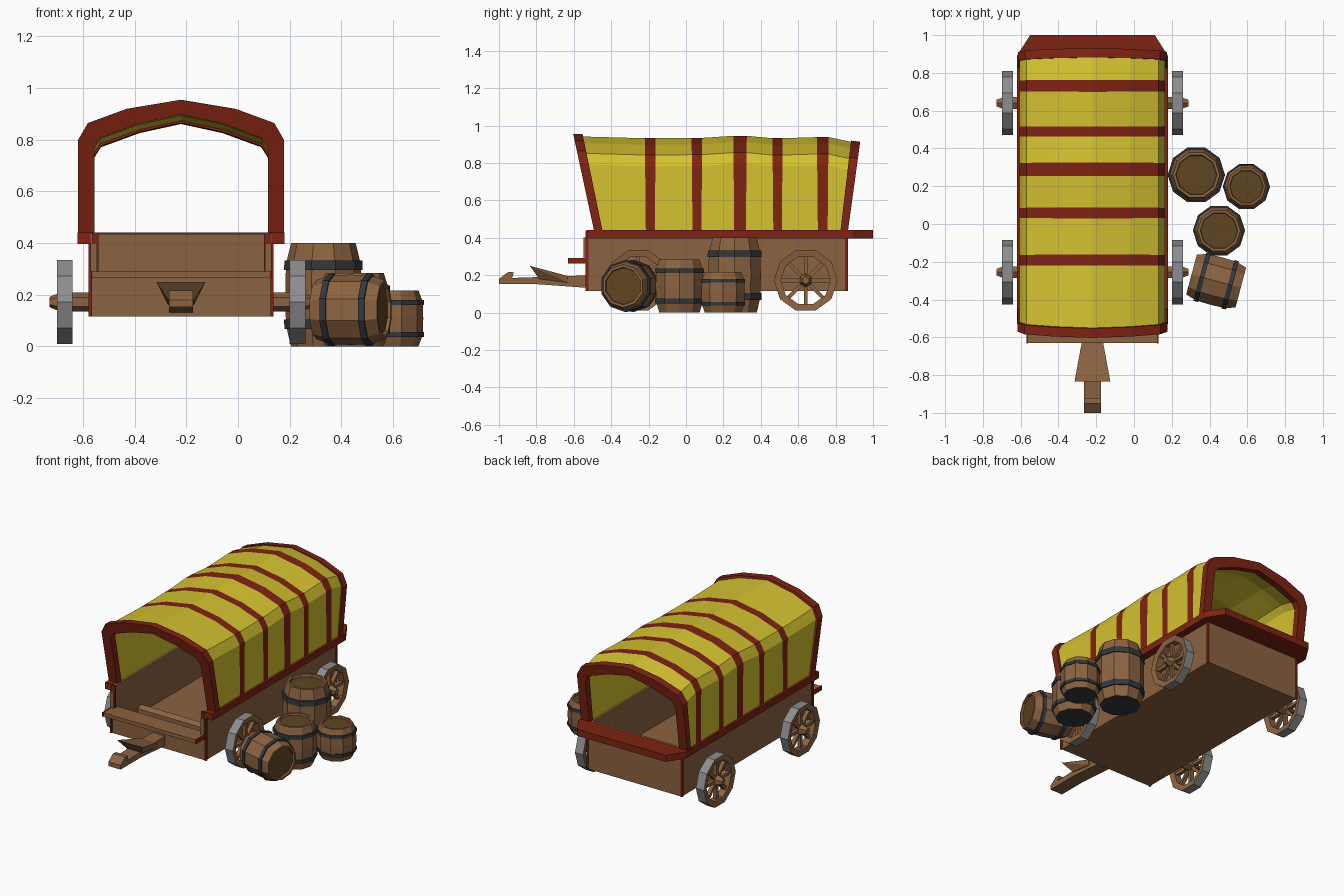
import bpy, bmesh, math
from mathutils import Matrix, Vector

if "Cube" in bpy.data.objects:
    bpy.data.objects.remove(bpy.data.objects["Cube"])

CX = -0.22  # wagon centre line


def material(name, rgb):
    m = bpy.data.materials.new(name)
    m.diffuse_color = (*rgb, 1)
    m.use_nodes = True
    m.node_tree.nodes["Principled BSDF"].inputs["Base Color"].default_value = m.diffuse_color
    return m


WOOD = material("brown wood", (0.26, 0.125, 0.053))
LID = material("dark lid wood", (0.115, 0.06, 0.016))
RED = material("dark red trim", (0.21, 0.017, 0.006))
YELLOW = material("yellow canvas", (0.66, 0.54, 0.03))
GREY = material("grey tyre", (0.27, 0.27, 0.28))
IRON = material("dark iron", (0.035, 0.04, 0.045))


def finish(name, bm, mats, matrix=None):
    bmesh.ops.recalc_face_normals(bm, faces=bm.faces)
    me = bpy.data.meshes.new(name)
    if matrix:
        bm.transform(matrix)
    bm.to_mesh(me)
    bm.free()
    for m in mats:
        me.materials.append(m)
    ob = bpy.data.objects.new(name, me)
    bpy.context.collection.objects.link(ob)
    return ob


def box(name, x, y, z, mat):
    bm = bmesh.new()
    bmesh.ops.create_cube(bm, size=1)
    for v in bm.verts:
        v.co = [(a + b) / 2 + (b - a) * c for (a, b), c in zip((x, y, z), v.co)]
    return finish(name, bm, [mat], Matrix.Translation((CX, 0, 0)))


def prism(name, pts, to3d, lo, hi, mat):
    bm = bmesh.new()
    a = [bm.verts.new(to3d(p, lo)) for p in pts]
    b = [bm.verts.new(to3d(p, hi)) for p in pts]
    bm.faces.new(a)
    bm.faces.new(b)
    for i in range(len(pts)):
        j = (i + 1) % len(pts)
        bm.faces.new((a[i], a[j], b[j], b[i]))
    return finish(name, bm, [mat], Matrix.Translation((CX, 0, 0)))


def lathe(name, prof, n, mats, idx, matrix, closed=False, caps=(0, 0)):
    """Revolve (radius, height) points round z; idx gives a material per segment."""
    bm = bmesh.new()
    rings = [[bm.verts.new((r * math.cos(t), r * math.sin(t), h))
              for t in (2 * math.pi * k / n for k in range(n))] for r, h in prof]
    for s in range(len(prof) - (0 if closed else 1)):
        p, q = rings[s], rings[(s + 1) % len(prof)]
        for k in range(n):
            f = bm.faces.new((p[k], p[(k + 1) % n], q[(k + 1) % n], q[k]))
            f.material_index = idx[s]
    if not closed:
        bm.faces.new(rings[0]).material_index = caps[0]
        bm.faces.new(rings[-1]).material_index = caps[1]
    return finish(name, bm, mats, matrix)


# ---- Wagon bed
box("bed_floor", (-.35, .35), (-.53, .86), (.115, .15), WOOD)
for s, side in ((-1, "left"), (1, "right")):
    xs = sorted((s * .35, s * .325))
    box(side + "_wall", xs, (-.53, .86), (.115, .435), WOOD)
    box(side + "_wall_end", xs, (-.548, -.53), (.29, .40), WOOD)
    xo = sorted((s * .345, s * .357))
    box(side + "_front_trim", xo, (-.537, -.522), (.115, .40), RED)
    box(side + "_back_trim", xo, (.85, .865), (.115, .40), RED)
    box(side + "_inner_trim", sorted((s * .32, s * .345)), (-.537, -.525), (.29, .44), RED)
    box(side + "_board_end", sorted((s * .342, s * .349)), (-.632, -.53), (.262, .292), RED)
box("back_wall", (-.35, .35), (.835, .86), (.115, .435), WOOD)
box("front_wall", (-.35, .35), (-.53, -.505), (.115, .29), WOOD)
box("foot_board", (-.342, .342), (-.63, -.53), (.265, .29), WOOD)

# Red rail: U shape round sides and back
half = [(.40, -.53), (.40, .89), (.33, 1.0)]
inner = [(.347, -.53), (.347, .86)]
rail = half + [(-x, y) for x, y in half[::-1]] + [(-x, y) for x, y in inner] + inner[::-1]
prism("rail", rail, lambda p, h: (p[0], p[1], h), .397, .441, RED)

# ---- Canopy
ARCH = [(.385, .43), (.385, .79), (.35, .85), (.2, .905), (0, .94)]


def arch(grow, ztop):
    """Half-width and height points across the arch, grown outward by an offset."""
    h = [(x + grow if x > .36 else x + grow * .8 if x else 0,
          z if z < .5 else z + (ztop - .94) + grow * (.5 if z < .8 else .9)) for x, z in ARCH]
    return h + [(-x, z) for x, z in h[-2::-1]]


def shell(name, stations, out, inn, mats, stripes=()):
    """Loft of arches; each station is (y at base, y at top, top height)."""
    bm = bmesh.new()
    rows = []
    for yb, yt, zt in stations:
        pts = arch(out, zt) + arch(-inn, zt)[::-1]
        rows.append([bm.verts.new((CX + x, yb + (yt - yb) * (z - .43) / .51, z)) for x, z in pts])
    n, m = len(rows[0]), len(rows[0]) // 2
    for r in range(len(rows) - 1):
        for i in range(n):
            j = (i + 1) % n
            f = bm.faces.new((rows[r][i], rows[r][j], rows[r + 1][j], rows[r + 1][i]))
            f.material_index = 1 if r in stripes and i < m - 1 else 0
    for row in (rows[0], rows[-1]):
        for i in range(m - 1):
            bm.faces.new((row[i], row[i + 1], row[n - 2 - i], row[n - 1 - i]))
    return finish(name, bm, mats)


bands = [(-.215, -.167, .932), (.035, .082, .934), (.258, .32, .945),
         (.467, .512, .932), (.705, .757, .938)]
stations = [(-.47, -.58, .942)]
for a, b, z in bands:
    stations += [(a, a - .005, z), (b, b + .005, z)]
stations.append((.85, .915, .907))
shell("canvas_cover", stations, 0, .045, [YELLOW, RED], {1, 3, 5, 7, 9})
shell("front_hoop", [(-.49, -.60, .942), (-.445, -.55, .942)], .013, .05, [RED])
shell("back_hoop", [(.825, .885, .91), (.865, .935, .905)], .01, .05, [RED])

# ---- Tongue with upturned hook, and wedge bracket
prism("tongue", [(-.50, .13), (-.50, .2), (-.93, .185), (-.92, .215), (-.95, .217),
                 (-1, .18), (-1, .152), (-.8, .152)],
      lambda p, h: (h, p[0], p[1]), -.046, .046, WOOD)
bm = bmesh.new()
for x, y, z in ((.095, -.835, .25), (.05, -.785, .18), (.057, -.63, .195), (.05, -.63, .16)):
    for s in (-1, 1):
        bm.verts.new((CX + s * x, y, z))
bmesh.ops.convex_hull(bm, input=bm.verts)
finish("tongue_bracket", bm, [WOOD])

# ---- Wheels and axles
for y, end in ((-.255, "front"), (.64, "back")):
    to_x = Matrix.Translation((CX, y, .172)) @ Matrix.Rotation(math.pi / 2, 4, 'Y')
    lathe(end + "_axle", [(.02, -.508), (.036, -.47), (.036, .47), (.02, .508)], 6,
          [WOOD], [0] * 3, to_x)
    for s, side in ((-1, "left"), (1, "right")):
        base = Matrix.Translation((CX + s * .45, y, .172)) @ Matrix.Rotation(math.pi / 2, 4, 'Y')
        lathe(f"{end}_{side}_wheel", [(.17, -.03), (.17, .03), (.132, .024), (.132, -.024)], 10,
              [WOOD, GREY], [1, 0, 0, 0], base @ Matrix.Rotation(math.pi / 2, 4, 'Z'), closed=True)
        bm = bmesh.new()
        for k in range(8):
            bmesh.ops.create_cube(bm, size=1, matrix=Matrix.Rotation(k * math.pi / 4, 4, 'Z')
                                  @ Matrix.Translation((.08, 0, 0))
                                  @ Matrix.Diagonal((.12, .02, .025, 1)))
        finish(f"{end}_{side}_spokes", bm, [WOOD], base)


# ---- Barrels
def barrel(name, r, h, matrix):
    prof = [(.82, 0), (.93, .17), (.99, .17), (1.0, .26), (.955, .26), (.97, .5),
            (.955, .74), (1.0, .74), (.99, .83), (.93, .83), (.82, 1), (.72, 1), (.70, .955)]
    idx = [0, 1, 1, 1, 0, 0, 1, 1, 1, 0, 0, 0]
    lathe(name, [(a * r, b * h) for a, b in prof], 10, [WOOD, IRON, LID], idx, matrix, caps=(1, 2))


barrel("tall_barrel", .152, .40, Matrix.Translation((.33, .26, 0)))
barrel("small_barrel", .125, .217, Matrix.Translation((.595, .198, 0)))
barrel("medium_barrel", .138, .285, Matrix.Translation((.45, -.035, 0)))
barrel("lying_barrel", .14, .27, Matrix.Translation((.435, -.302, .142))
       @ Matrix.Rotation(math.radians(-15), 4, 'Z') @ Matrix.Rotation(math.pi / 2, 4, 'Y')
       @ Matrix.Translation((0, 0, -.135)))
